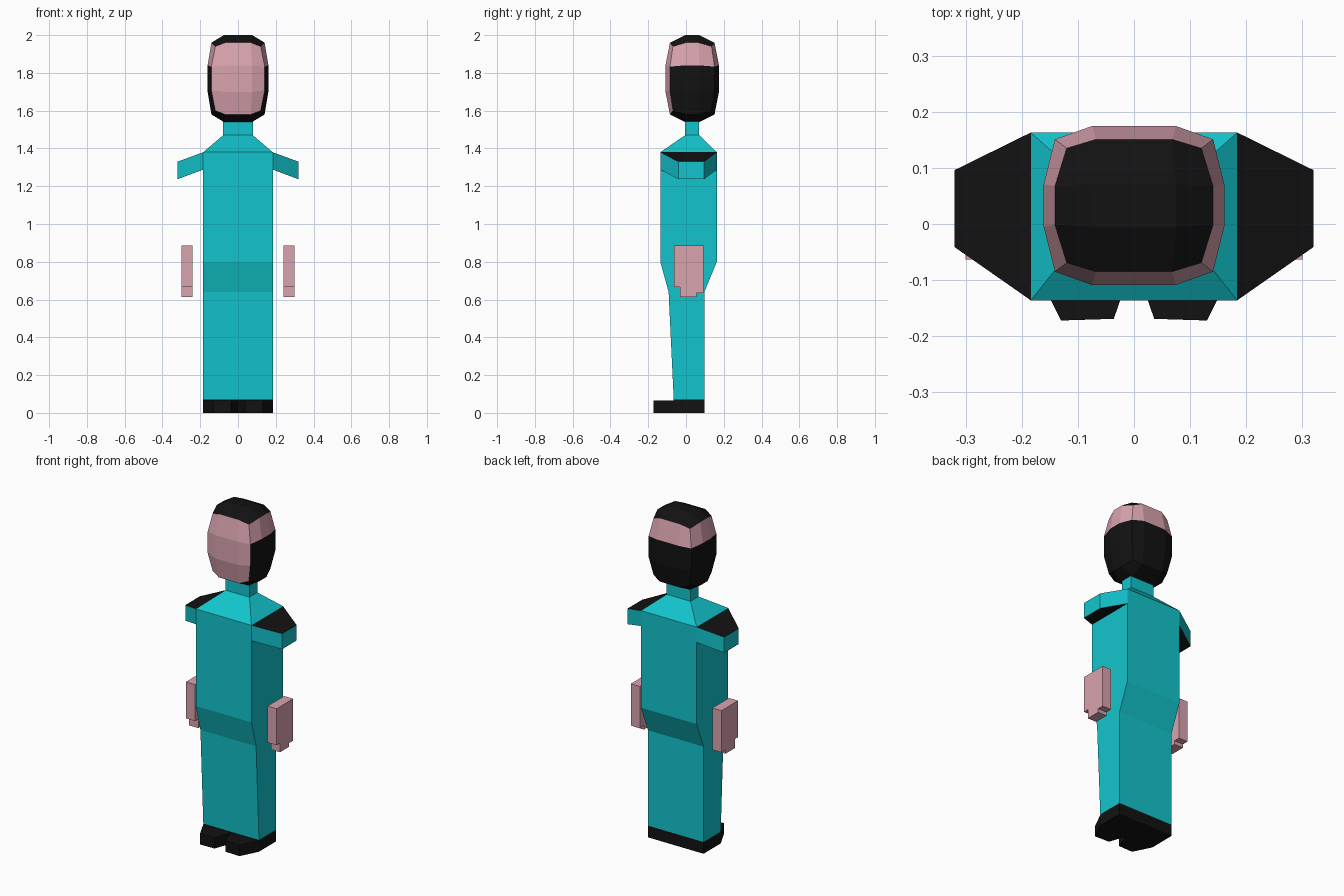
import bpy, bmesh

if "Cube" in bpy.data.objects:
    bpy.data.objects.remove(bpy.data.objects["Cube"])


def material(name, rgb):
    m = bpy.data.materials.new(name)
    m.diffuse_color = (*rgb, 1)
    m.use_nodes = True
    m.node_tree.nodes["Principled BSDF"].inputs["Base Color"].default_value = m.diffuse_color
    return m


TEAL = material("teal_cloth", (0.006, 0.56, 0.61))
BLACK = material("black", (0.006, 0.006, 0.006))
PINK = material("pink_skin", (0.70, 0.37, 0.43))


def finish(name, bm, mats):
    bmesh.ops.recalc_face_normals(bm, faces=bm.faces[:])
    me = bpy.data.meshes.new(name)
    bm.to_mesh(me)
    bm.free()
    for m in mats:
        me.materials.append(m)
    ob = bpy.data.objects.new(name, me)
    bpy.context.collection.objects.link(ob)
    return ob


def loft(name, rings, mats, start_cap=True, end_cap=True, side_mats=None):
    """Join equal-sized rings of points into a skin."""
    bm = bmesh.new()
    vs = [[bm.verts.new(p) for p in r] for r in rings]
    n = len(vs[0])
    for a, b in zip(vs, vs[1:]):
        for i in range(n):
            j = (i + 1) % n
            f = bm.faces.new((a[i], a[j], b[j], b[i]))
            f.material_index = side_mats[i] if side_mats else 0
    if start_cap:
        bm.faces.new(vs[0])
    if end_cap:
        bm.faces.new(vs[-1])
    return finish(name, bm, mats)


def rect(hx, y0, y1, z):
    return [(-hx, y0, z), (hx, y0, z), (hx, y1, z), (-hx, y1, z)]


# Robe, sloping shoulders and neck
loft("robe", [rect(0.184, -0.065, 0.097, 0.07), rect(0.184, -0.092, 0.097, 0.64),
              rect(0.184, -0.136, 0.163, 0.80), rect(0.184, -0.136, 0.163, 1.38),
              rect(0.079, -0.005, 0.07, 1.47), rect(0.079, -0.005, 0.07, 1.545)], [TEAL])

# Shoe base under the whole robe
loft("shoe_base", [rect(0.184, -0.065, 0.097, 0), rect(0.184, -0.065, 0.097, 0.07)], [BLACK])

# Hand outline in (y, z), with stepped fingertips
HAND = [(-0.063, 0.885), (0.093, 0.885), (0.093, 0.635), (0.055, 0.635),
        (0.055, 0.613), (-0.032, 0.613), (-0.032, 0.667), (-0.063, 0.667)]
TOE = [(0, -0.065), (0.184, -0.065), (0.13, -0.172), (0.036, -0.169)]

for s, side in ((-1, "left"), (1, "right")):
    # Short sleeve, black above and below
    def sleeve_ring(x, y0, y1, z0, z1):
        return [(s * x, y0, z0), (s * x, y1, z0), (s * x, y1, z1), (s * x, y0, z1)]
    loft(side + "_sleeve", [sleeve_ring(0.184, -0.136, 0.163, 1.288, 1.38),
                            sleeve_ring(0.32, -0.041, 0.096, 1.237, 1.33)],
         [TEAL, BLACK], start_cap=False, side_mats=[1, 0, 1, 0])
    # Hand
    loft(side + "_hand", [[(s * x, y, z) for y, z in HAND] for x in (0.24, 0.30)], [PINK])
    # Tapered toe of the shoe
    loft(side + "_toe", [[(s * x, y, z) for x, y in TOE] for z in (0, 0.066)], [BLACK])

# Head: rounded box of 3 x 3 faces per side
CENTRE = (0, 0.033, 1.77)
MID = (0.075, 0.038, 0.07)
# Extents when one, two or three axes are at their limit
EXTENT = {1: (0.161, 0.1415, 0.23), 2: (0.141, 0.118, 0.19), 3: (0.120, 0.102, 0.17)}


def head_point(ijk):
    ends = sum(i in (0, 3) for i in ijk)
    out = []
    for a, i in enumerate(ijk):
        sign = 1 if i > 1 else -1
        size = EXTENT[ends][a] if i in (0, 3) else MID[a] * (0.9 if ends == 2 else 1)
        out.append(CENTRE[a] + sign * size)
    return out


bm = bmesh.new()
verts = {}
for axis in range(3):
    u, w = (axis + 1) % 3, (axis + 2) % 3
    for end in (0, 3):
        for i in range(3):
            for j in range(3):
                quad = []
                for di, dj in ((0, 0), (1, 0), (1, 1), (0, 1)):
                    k = [0, 0, 0]
                    k[axis], k[u], k[w] = end, i + di, j + dj
                    k = tuple(k)
                    if k not in verts:
                        verts[k] = bm.verts.new(head_point(k))
                    quad.append(verts[k])
                f = bm.faces.new(quad)
                # Skin on the face and on the band round the brow
                row = {0: j, 1: i}.get(axis)
                face_front = axis == 1 and end == 0
                band = axis != 2 and (j if axis == 0 else i) == 2
                f.material_index = 1 if face_front or band else 0
finish("head", bm, [BLACK, PINK])
